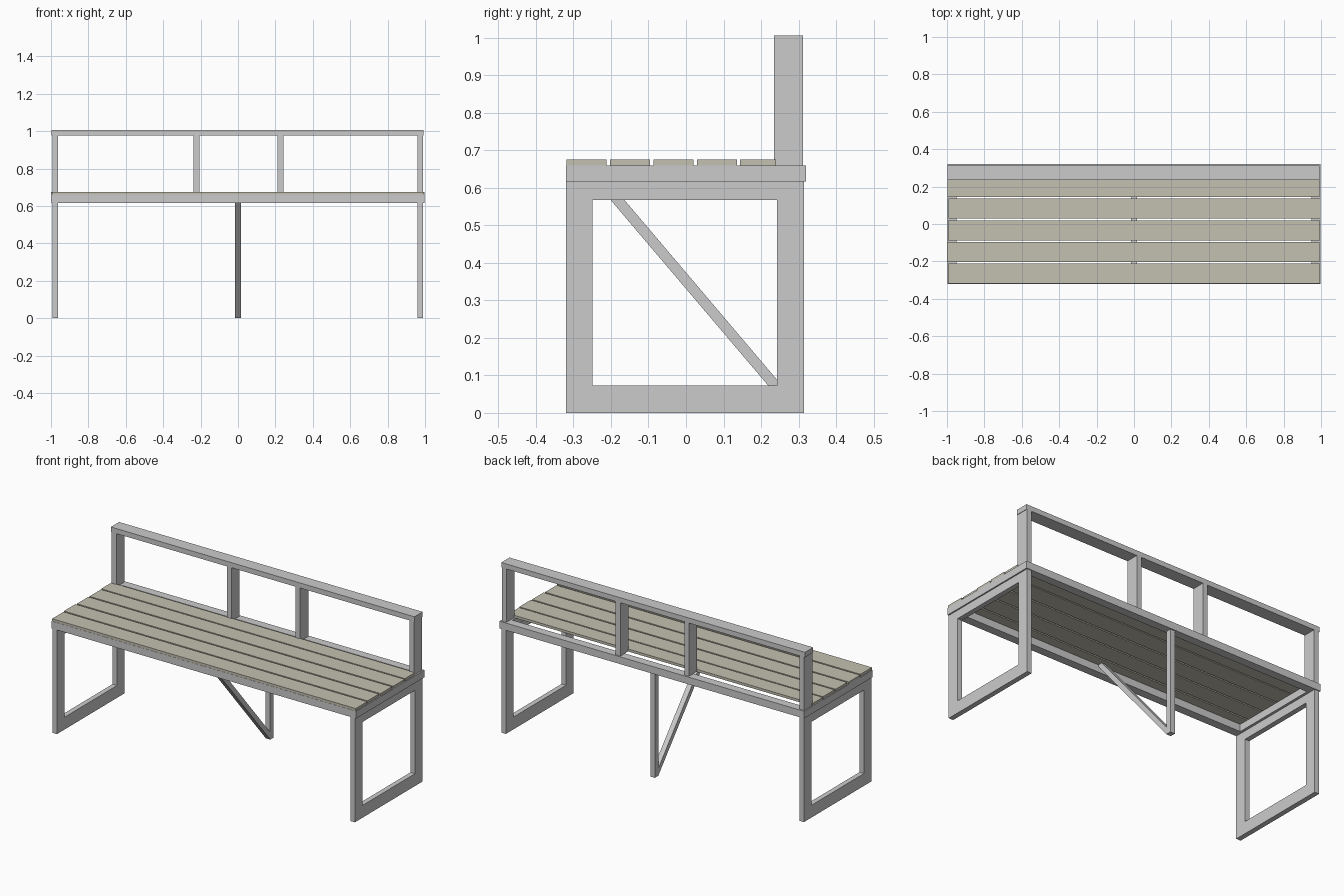
import bpy, bmesh
from mathutils import Vector

if "Cube" in bpy.data.objects:
    bpy.data.objects.remove(bpy.data.objects["Cube"])

wood = bpy.data.materials.new("pale_wood")
wood.diffuse_color = (0.55, 0.53, 0.44, 1)
wood.use_nodes = True
wood.node_tree.nodes["Principled BSDF"].inputs["Base Color"].default_value = wood.diffuse_color


def prism(name, quads, offset, mat=None):
    """Extrude flat faces (lists of 3D points) along an offset vector."""
    bm = bmesh.new()
    for quad in quads:
        bm.faces.new([bm.verts.new(p) for p in quad])
    bmesh.ops.remove_doubles(bm, verts=bm.verts, dist=1e-5)
    ext = bmesh.ops.extrude_face_region(bm, geom=bm.faces[:], use_keep_orig=True)
    moved = [v for v in ext["geom"] if isinstance(v, bmesh.types.BMVert)]
    bmesh.ops.translate(bm, verts=moved, vec=Vector(offset))
    bmesh.ops.recalc_face_normals(bm, faces=bm.faces[:])
    mesh = bpy.data.meshes.new(name)
    bm.to_mesh(mesh)
    bm.free()
    obj = bpy.data.objects.new(name, mesh)
    bpy.context.collection.objects.link(obj)
    if mat:
        mesh.materials.append(mat)
    return obj


def box(name, x, y, z, mat=None):
    base = [(x[0], y[0], z[0]), (x[1], y[0], z[0]), (x[1], y[1], z[0]), (x[0], y[1], z[0])]
    return prism(name, [base], (0, 0, z[1] - z[0]), mat)


def ring(name, outer, inner, to3d, offset):
    """Mitred rectangular frame; outer and inner are (u0, v0, u1, v1)."""
    def corners(r):
        u0, v0, u1, v1 = r
        return [to3d(u0, v0), to3d(u1, v0), to3d(u1, v1), to3d(u0, v1)]
    o, i = corners(outer), corners(inner)
    quads = [[o[k], o[(k + 1) % 4], i[(k + 1) % 4], i[k]] for k in range(4)]
    return prism(name, quads, offset)


# End legs: closed rectangular loops
for side, x0 in (("left", -0.993), ("right", 0.96)):
    ring(side + "_leg_loop", (-0.32, 0, 0.315, 0.617), (-0.249, 0.073, 0.243, 0.567),
         lambda u, v, x=x0: (x, u, v), (0.03, 0, 0))

# Seat frame
ring("seat_frame", (-0.998, -0.32, 0.998, 0.32), (-0.948, -0.27, 0.948, 0.27),
     lambda u, v: (u, v, 0.617), (0, 0, 0.043))

# Seat slats, ends slightly uneven
slats = [(-0.319, -0.212, 0), (-0.203, -0.096, -0.004), (-0.087, 0.02, 0),
         (0.029, 0.136, 0.002), (0.144, 0.24, -0.002)]
for n, (y0, y1, dx) in enumerate(slats):
    box(f"seat_slat_{n + 1}", (-0.995 + dx, 0.995 + dx), (y0, y1), (0.66, 0.675), wood)

# Backrest posts and top rail
for n, x in enumerate((-0.977, -0.222, 0.227, 0.974)):
    box(f"back_post_{n + 1}", (x - 0.015, x + 0.015), (0.235, 0.312), (0.66, 0.976))
box("back_top_rail", (-0.998, 0.992), (0.235, 0.312), (0.976, 1.006))

# Central support: rear post and diagonal brace up to the front rail
box("center_post", (-0.015, 0.015), (0.28, 0.313), (0, 0.617))
x = -0.015
prism("center_brace", [[(x, 0.281, 0.0), (x, 0.281, 0.043),
                        (x, -0.206, 0.617), (x, -0.243, 0.617)]], (0.03, 0, 0))
# Brace tip running into the front rail
prism("center_brace_tip", [[(x, -0.243, 0.617), (x, -0.206, 0.617),
                            (x, -0.243, 0.66), (x, -0.279, 0.66)]], (0.03, 0, 0))
